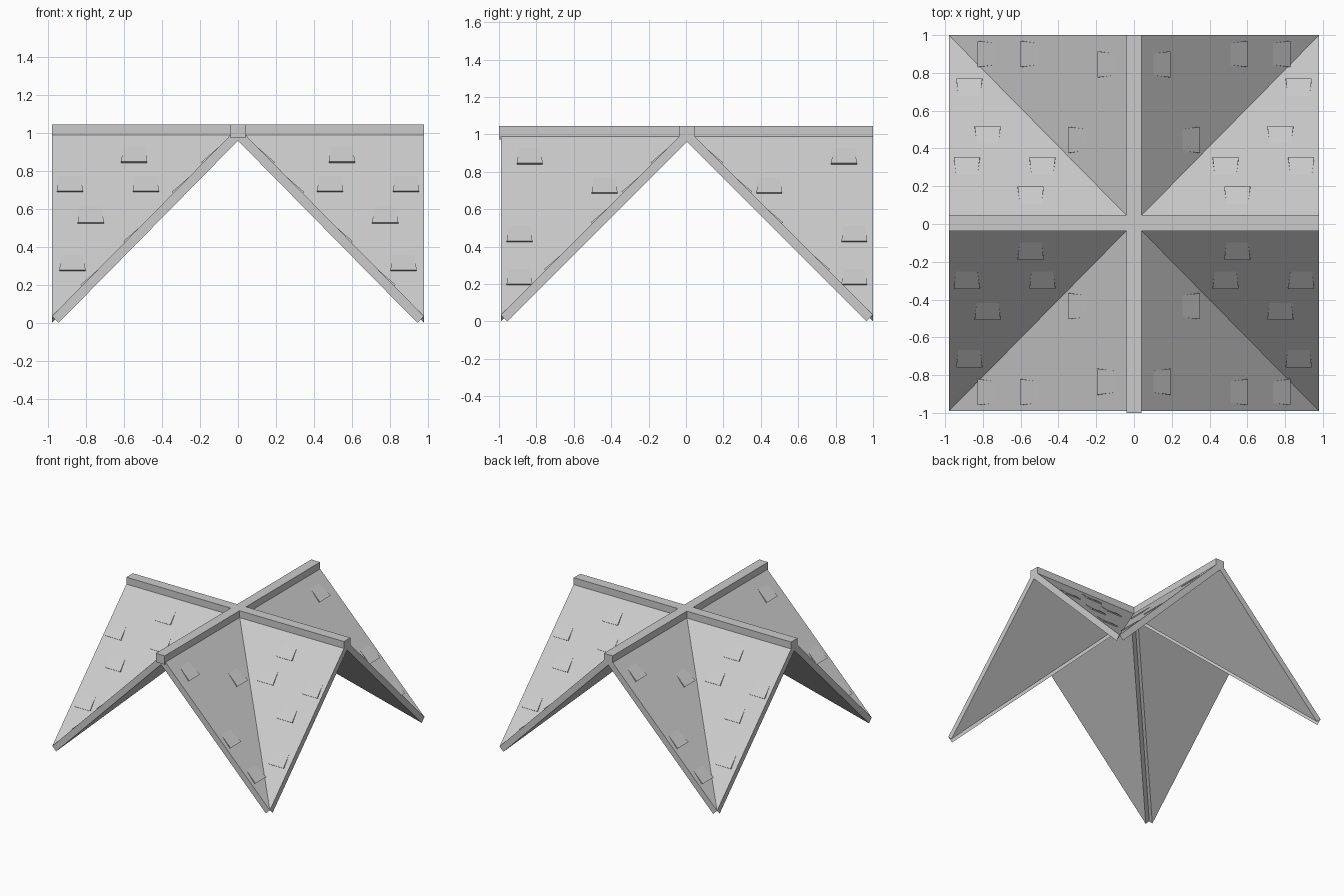
import bpy, bmesh
from mathutils import Vector

if "Cube" in bpy.data.objects:
    bpy.data.objects.remove(bpy.data.objects["Cube"])

HX, HY, CY = 0.98, 0.995, 0.005    # half extents and y centre of the roof
TOP, LOW, T = 1.03, 0.035, 0.035   # slope top, slope foot, thickness offset


def make(name, solids):
    """Build one object from closed solids given as (verts, faces)."""
    bm = bmesh.new()
    for verts, faces in solids:
        vs = [bm.verts.new(v) for v in verts]
        for f in faces:
            bm.faces.new([vs[i] for i in f])
    bmesh.ops.recalc_face_normals(bm, faces=bm.faces)
    me = bpy.data.meshes.new(name)
    bm.to_mesh(me)
    bm.free()
    ob = bpy.data.objects.new(name, me)
    bpy.context.collection.objects.link(ob)
    return ob


def place(axis, su, sv):
    """Map u (along ridge), v (down slope), z to world space."""
    if axis == 'x':
        return lambda u, v, z: Vector((su * u, CY + sv * v, z))
    return lambda u, v, z: Vector((sv * v, CY + su * u, z))


PRISM = [(0, 1, 2), (3, 5, 4), (0, 3, 4, 1), (1, 4, 5, 2), (2, 5, 3, 0)]
# loose shingles: (centre along ridge, distance of lower edge from ridge)
SHINGLES = {
    'x': [(0.547, 0.19), (0.485, 0.345), (0.885, 0.345), (0.775, 0.51), (0.872, 0.76)],
    'y': [(0.84, 0.19), (0.44, 0.345), (0.895, 0.60), (0.895, 0.825)],
}

for axis, U, V in (('x', HX, HY), ('y', HY, HX)):
    slope = (TOP - LOW) / V
    for su in (-1, 1):
        for sv in (-1, 1):
            p = place(axis, su, sv)
            # triangular roof panel with mitred ridge and square-cut valley
            verts = [p(0, 0, TOP), p(U, 0, TOP), p(U, V, LOW),
                     p(T, 0, TOP - 2 * T), p(U, 0, TOP - 2 * T), p(U, V - T, LOW - T)]
            make(f"roof_panel_{axis}", [(verts, PRISM)])
            # wedge shingles lifting at their lower edge
            solids = []
            for u, v in SHINGLES[axis]:
                w, v0, h = 0.069, v - 0.088, 0.009
                z, z0 = TOP - slope * v, TOP - slope * v0
                solids.append((
                    [p(u - w, v - h, z - 0.001), p(u - w, v + h / 2, z + h), p(u - w + 0.012, v0, z0),
                     p(u + w, v - h, z - 0.001), p(u + w, v + h / 2, z + h), p(u + w - 0.012, v0, z0)],
                    PRISM))
            make(f"shingles_{axis}", solids)

# crossing ridge beams
for name, loc, dim in (("ridge_beam_x", (0, CY, 1.01), (2 * HX, 0.083, 0.07)),
                       ("ridge_beam_y", (0, 0, 1.0095), (0.08, 2.0, 0.071))):
    bpy.ops.mesh.primitive_cube_add(size=1, location=loc)
    beam = bpy.context.object
    beam.name = name
    beam.scale = dim
